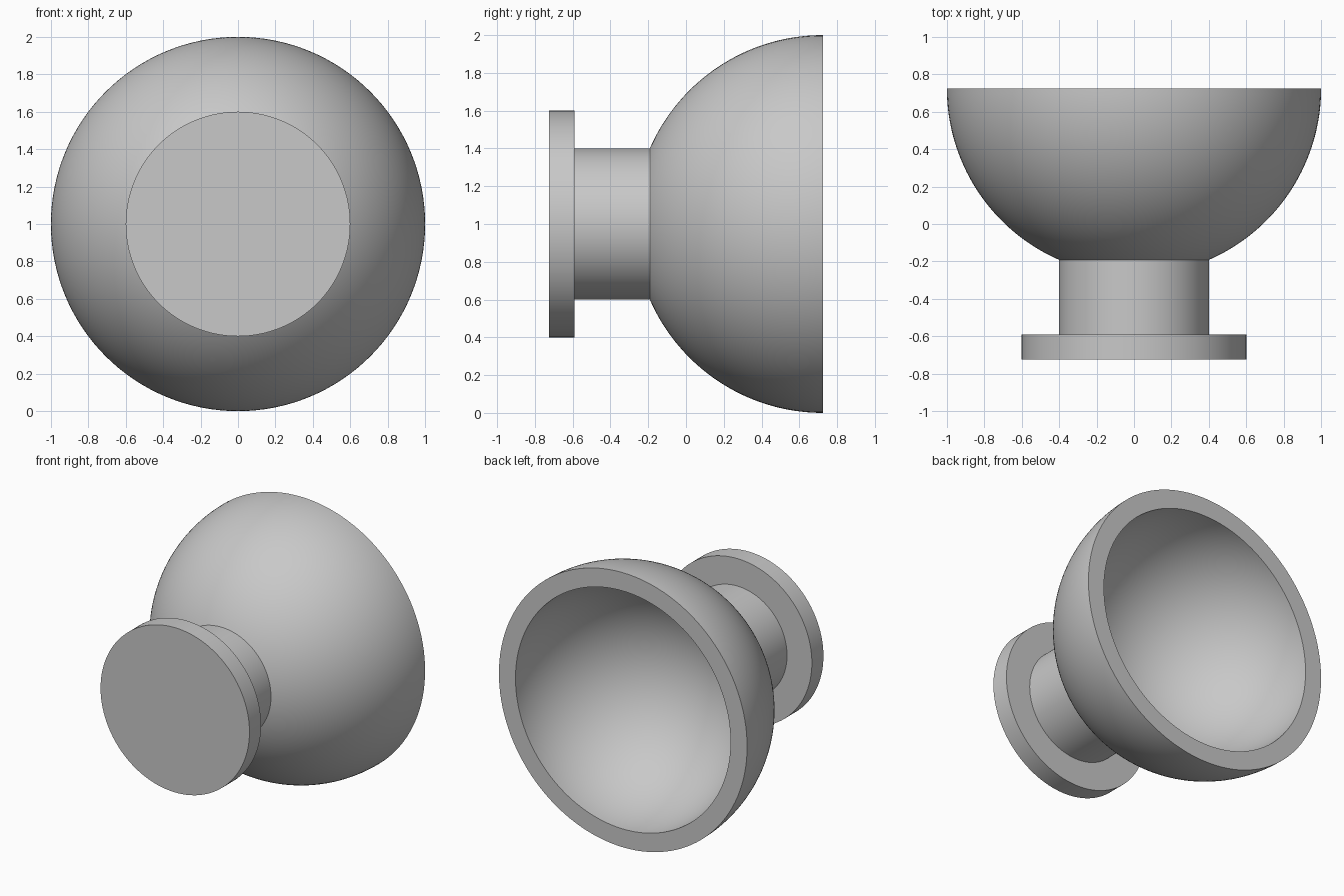
import bpy, bmesh
from math import sin, cos, pi, asin, sqrt, radians
from mathutils import Matrix, Vector

cube = bpy.data.objects.get("Cube")
if cube:
    bpy.data.objects.remove(cube, do_unlink=True)

SEGMENTS = 128
BOWL_R, INNER_R = 1.0, 13 / 15
STEM_R, FOOT_R = 0.4, 0.6
FOOT_T, STEM_L = 2 / 15, 0.4
BOWL_DEPTH = sqrt(BOWL_R ** 2 - STEM_R ** 2)
FRONT = -(FOOT_T + STEM_L + BOWL_DEPTH) / 2
RIM = -FRONT

grey = bpy.data.materials.new("plain grey")
grey.use_nodes = True
colour = (0.58, 0.58, 0.58, 1)
grey.diffuse_color = colour
grey.node_tree.nodes["Principled BSDF"].inputs["Base Color"].default_value = colour


def arc(radius, start, end, steps):
    """Points (radius, y) on a circle about the rim centre; angle 0 is the axis."""
    angles = [start + (end - start) * i / steps for i in range(steps + 1)]
    return [(radius * sin(a), RIM - radius * cos(a)) for a in angles]


def lathe(name, profile):
    """Turn a profile of (radius, y) points about the y axis."""
    bm = bmesh.new()
    verts = [bm.verts.new((r, y, 0)) for r, y in profile]
    edges = [bm.edges.new(pair) for pair in zip(verts, verts[1:])]
    bmesh.ops.spin(bm, geom=verts + edges, cent=(0, 0, 0), axis=(0, 1, 0),
                   angle=2 * pi, steps=SEGMENTS, use_merge=True)
    bmesh.ops.remove_doubles(bm, verts=bm.verts, dist=1e-5)
    bmesh.ops.recalc_face_normals(bm, faces=bm.faces)
    mesh = bpy.data.meshes.new(name)
    bm.to_mesh(mesh)
    bm.free()
    mesh.materials.append(grey)
    obj = bpy.data.objects.new(name, mesh)
    obj.location.z = BOWL_R
    bpy.context.collection.objects.link(obj)
    bpy.ops.object.select_all(action='DESELECT')
    obj.select_set(True)
    bpy.context.view_layer.objects.active = obj
    bpy.ops.object.shade_smooth_by_angle(angle=radians(20))
    return obj


# Foot disc and stem, then the outer bowl, flat rim and hollow inside
foot = [(0, FRONT), (FOOT_R, FRONT), (FOOT_R, FRONT + FOOT_T), (STEM_R, FRONT + FOOT_T)]
outer_bowl = arc(BOWL_R, asin(STEM_R / BOWL_R), pi / 2, 40)
inner_bowl = arc(INNER_R, pi / 2, 0, 48)
lathe("footed_bowl", foot + outer_bowl + inner_bowl)
